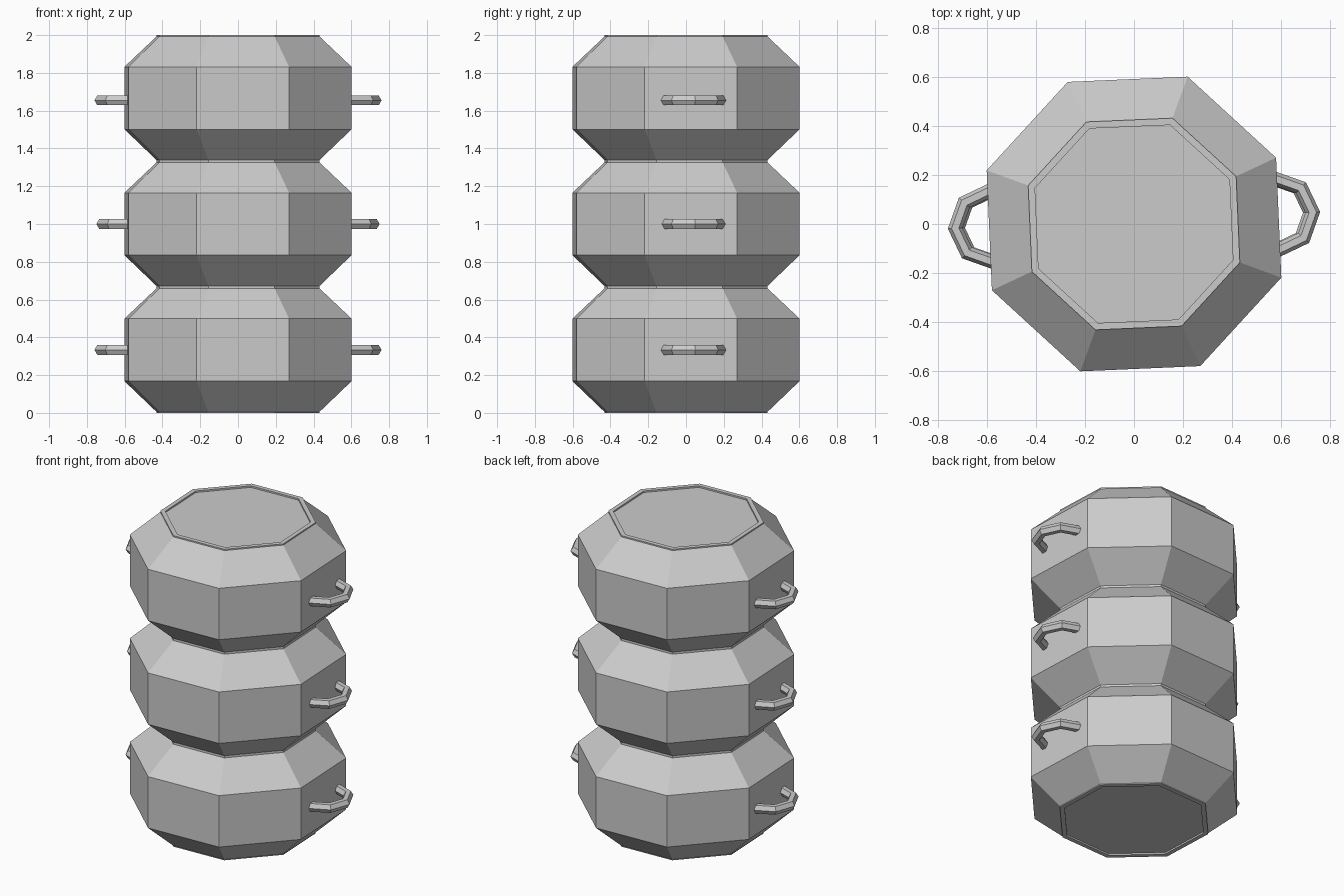
import bpy, bmesh, math

if "Cube" in bpy.data.objects:
    bpy.data.objects.remove(bpy.data.objects["Cube"])

SIDES = 8
TURN = math.radians(25)      # twist of the octagon about z
H = 2 / 3                    # height of one pot


def sweep(name, rings, closed, caps):
    """Skin a list of vertex rings; closed joins last ring to first."""
    bm = bmesh.new()
    vr = [[bm.verts.new(p) for p in ring] for ring in rings]
    n = len(vr[0])
    for i in range(len(vr) if closed else len(vr) - 1):
        a, b = vr[i], vr[(i + 1) % len(vr)]
        for k in range(n):
            bm.faces.new((a[k], a[(k + 1) % n], b[(k + 1) % n], b[k]))
    if caps:
        bm.faces.new(vr[0][::-1])
        bm.faces.new(vr[-1])
    bmesh.ops.recalc_face_normals(bm, faces=bm.faces[:])
    mesh = bpy.data.meshes.new(name)
    bm.to_mesh(mesh)
    bm.free()
    ob = bpy.data.objects.new(name, mesh)
    bpy.context.collection.objects.link(ob)
    return ob


def octagon(r, z):
    return [(r * math.cos(TURN + k * math.tau / SIDES),
             r * math.sin(TURN + k * math.tau / SIDES), z) for k in range(SIDES)]


def handle(name, x, y, z, turn, major=0.145, minor=0.03):
    """Eight-segment ring with a six-sided section, half sunk in the wall."""
    rings = []
    for i in range(8):
        a = turn + i * math.tau / 8
        ring = []
        for j in range(6):
            b = j * math.tau / 6
            r = major + minor * math.cos(b)
            ring.append((x + r * math.cos(a), y + r * math.sin(a),
                         z + minor * math.sin(b)))
        rings.append(ring)
    return sweep(name, rings, True, False)


# stacked pots: shallow recessed base and lid, chamfered octagonal wall
profile = [(0.43, 0.01), (0.43, 0), (0.46, 0), (0.46, 0.006), (0.64, 0.168),
           (0.64, H - 0.168), (0.46, H - 0.008), (0.46, H), (0.43, H),
           (0.43, H - 0.01)]
for level in range(3):
    z0 = level * H
    sweep(f"pot_{level + 1}", [octagon(r, z0 + z) for r, z in profile], False, True)
    # pair of side handles
    cx = 0.575 if level == 1 else 0.585
    for side, s in (("right", 1), ("left", -1)):
        handle(f"handle_{side}_{level + 1}", s * cx, 0.015 + s * 0.025,
               z0 + H / 2 - (level - 1) * 0.012 * (level == 2), math.radians(3))
